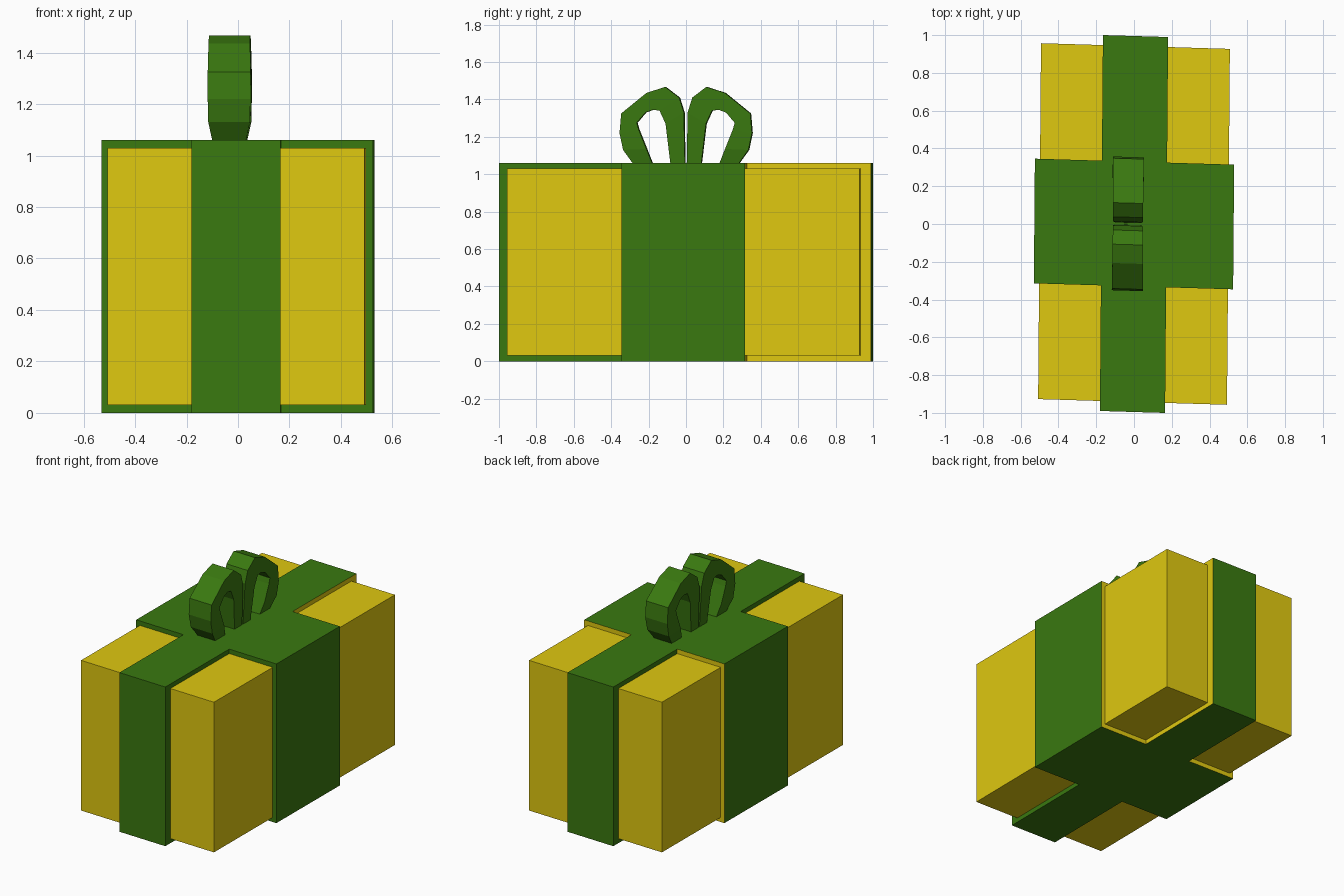
import bpy, bmesh
from mathutils import Matrix

if "Cube" in bpy.data.objects:
    bpy.data.objects.remove(bpy.data.objects["Cube"])

# The whole model is slightly skewed in plan
SKEW = Matrix(((1, 0.008, 0), (-0.03, 1, 0), (0, 0, 1)))


def material(name, rgb):
    m = bpy.data.materials.new(name)
    m.diffuse_color = (*rgb, 1)
    m.use_nodes = True
    m.node_tree.nodes["Principled BSDF"].inputs["Base Color"].default_value = m.diffuse_color
    return m


YELLOW = material("yellow_paper", (0.74, 0.58, 0.005))
GREEN = material("green_ribbon", (0.042, 0.19, 0.005))


def finish(name, bm, mats):
    bmesh.ops.recalc_face_normals(bm, faces=bm.faces)
    for v in bm.verts:
        v.co = SKEW @ v.co
    me = bpy.data.meshes.new(name)
    bm.to_mesh(me)
    bm.free()
    for m in mats:
        me.materials.append(m)
    ob = bpy.data.objects.new(name, me)
    bpy.context.collection.objects.link(ob)
    return ob


# Wrapped box
bm = bmesh.new()
bmesh.ops.create_cube(bm, size=1)
for v in bm.verts:
    v.co.x *= 1.0
    v.co.y *= 1.884
    v.co.z = v.co.z + 0.53
finish("box", bm, [YELLOW])

# Ribbon bands: a plus-shaped outline extruded to full height
a, b, L, W, H = 0.1725, 0.33, 0.995, 0.5275, 1.06
plus = [(a, -L), (a, -b), (W, -b), (W, b), (a, b), (a, L),
        (-a, L), (-a, b), (-W, b), (-W, -b), (-a, -b), (-a, -L)]
bm = bmesh.new()
base = bm.faces.new([bm.verts.new((x, y, 0)) for x, y in plus])
top = bmesh.ops.extrude_face_region(bm, geom=[base], use_keep_orig=True)
for g in top["geom"]:
    if isinstance(g, bmesh.types.BMVert):
        g.co.z = H
bmesh.ops.recalc_face_normals(bm, faces=bm.faces)
# Some rear inner band walls take the paper colour
for f in bm.faces:
    c, n = f.calc_center_median(), f.normal
    cross_wall = n.y > 0.9 and abs(c.y - b) < 0.01
    long_wall = n.x > 0.9 and abs(c.x - a) < 0.01 and c.y > b
    if cross_wall or long_wall:
        f.material_index = 1
finish("ribbon_bands", bm, [GREEN, YELLOW])

# Bow loops: (outer y, outer z, inner y, inner z, half width) stations
LOOP = [(0.005, 1.06, 0.083, 1.06, 0.066),
        (0.010, 1.33, 0.108, 1.27, 0.078),
        (0.035, 1.41, 0.140, 1.34, 0.080),
        (0.110, 1.467, 0.175, 1.345, 0.080),
        (0.210, 1.435, 0.215, 1.33, 0.081),
        (0.345, 1.325, 0.262, 1.275, 0.083),
        (0.354, 1.22, 0.252, 1.24, 0.083),
        (0.335, 1.13, 0.210, 1.135, 0.081),
        (0.285, 1.06, 0.180, 1.06, 0.066)]
for name, s in (("bow_loop_front", -1), ("bow_loop_back", 1)):
    bm = bmesh.new()
    rings = []
    for oy, oz, iy, iz, w in LOOP:
        rings.append([bm.verts.new((-0.032 + x, s * y, z)) for x, y, z in
                      ((-w, oy, oz), (w, oy, oz), (w, iy, iz), (-w, iy, iz))])
    for r, q in zip(rings, rings[1:]):
        for i in range(4):
            j = (i + 1) % 4
            bm.faces.new((r[i], r[j], q[j], q[i]))
    bm.faces.new(rings[0])
    bm.faces.new(rings[-1])
    finish(name, bm, [GREEN])
